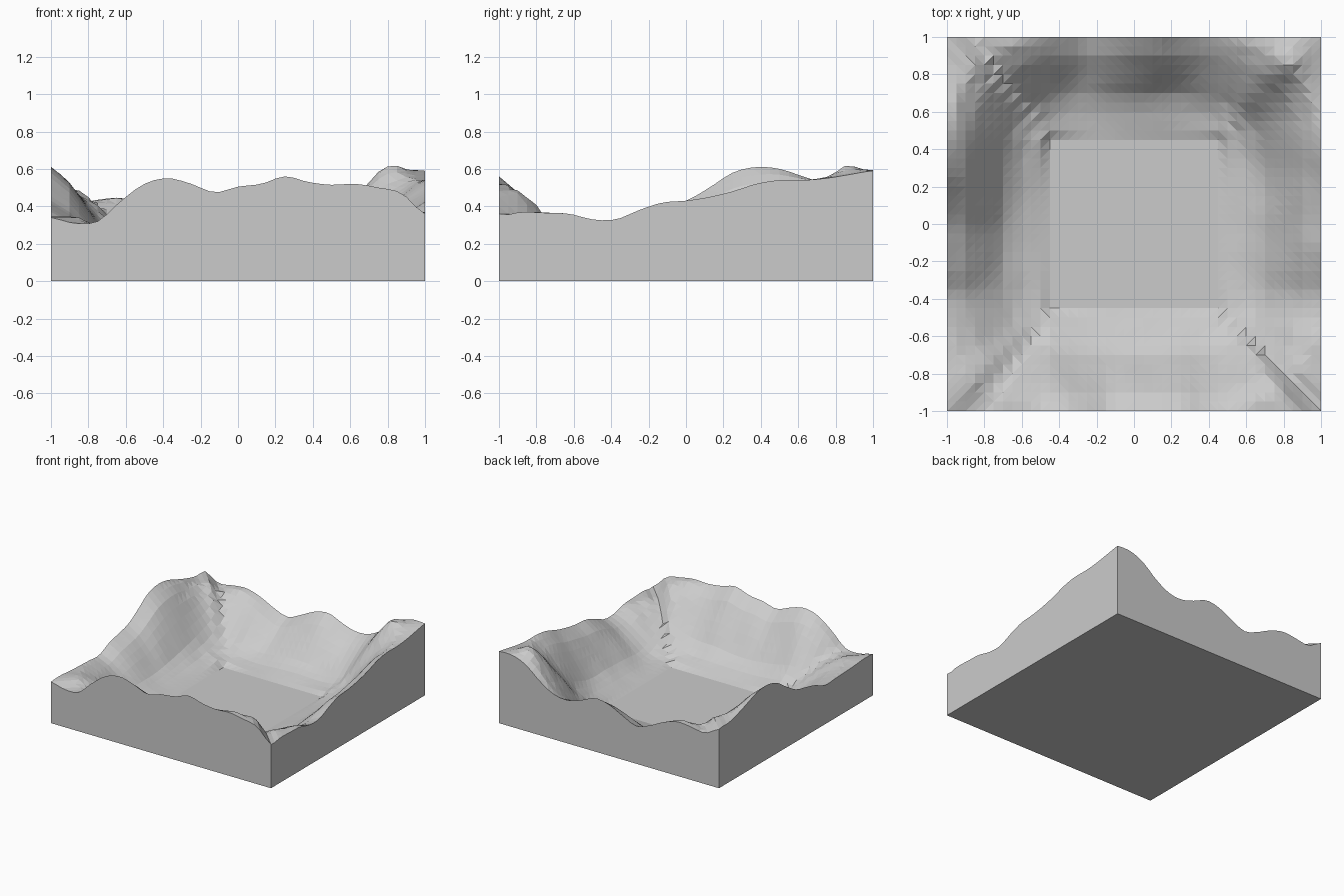
import bpy, bmesh, math
from mathutils import Vector, noise

if "Cube" in bpy.data.objects:
    bpy.data.objects.remove(bpy.data.objects["Cube"])

FLOOR = 0.05      # height of the flat basin floor
CORE = 0.45       # half width of the flat basin floor
CELLS = 40        # grid cells per side

# Rim heights in hundredths, evenly spaced anticlockwise from the front right-hand corner
FRONT = (34, 31, 32, 43, 52, 55, 52, 47.5, 50.5, 52, 56, 53, 51.5, 52, 50, 47)
RIGHT = (36, 37, 36.5, 36, 33, 33, 38, 42, 43, 45, 48, 52, 54, 54, 55, 57)
BACK = (59, 59, 54, 44, 37, 35.5, 39, 44, 42, 36, 31, 35, 41, 44.5, 43.5, 42)
LEFT = (48.5, 49, 52, 56, 60, 61, 58, 50, 43, 40, 37, 32, 32.5, 33, 33.5, 34.5)
RIM = [h / 100 for h in FRONT + RIGHT + BACK + LEFT]

# Wall profile: (distance in from the rim, share of rim height)
WALL = ((0, 1), (0.1, 0.83), (0.2, 0.55), (0.3, 0.26), (0.38, 0.13), (0.47, 0.06), (0.55, 0))


def rim_height(x, y):
    """Smoothly interpolated rim height at a point on the square outline."""
    if y <= -0.9999:
        s = x + 1
    elif x >= 0.9999:
        s = y + 3
    elif y >= 0.9999:
        s = 5 - x
    else:
        s = 7 - y
    i, t = divmod(s * 8, 1)
    a, b, c, d = (RIM[(int(i) + k) % len(RIM)] for k in (-1, 0, 1, 2))
    return b + t * (c - a + t * (2*a - 5*b + 4*c - d + t * (3*(b - c) + d - a))) / 2


def wall_share(d):
    if d <= 0:
        return 1.0
    for (d0, s0), (d1, s1) in zip(WALL, WALL[1:]):
        if d < d1:
            return s0 + (s1 - s0) * (d - d0) / (d1 - d0)
    return 0.0


def height(x, y):
    core = Vector((max(-CORE, min(CORE, x)), max(-CORE, min(CORE, y))))
    out = Vector((x, y)) - core
    if out.length < 1e-6:
        return FLOOR
    # follow the outward direction to the outline
    reach = min((1 - abs(c)) / abs(o) for c, o in zip(core, out) if abs(o) > 1e-6)
    edge = core + out * reach
    share = wall_share(1 - (x**4 + y**4) ** 0.25)
    rough = noise.noise(Vector((x * 5, y * 5, 2))) * 0.06 * share * (1 - share)
    crest = 0.03 * math.exp(-((x - 0.8)**2 + (y - 0.87)**2) / 0.01) * (1 - max(abs(x), abs(y))) * 8
    return FLOOR + (rim_height(*edge) - FLOOR) * share + rough + crest


# Terrain surface, then side walls and base
bm = bmesh.new()
bmesh.ops.create_grid(bm, x_segments=CELLS, y_segments=CELLS, size=1)
for v in bm.verts:
    v.co.z = height(v.co.x, v.co.y)
bmesh.ops.triangulate(bm, faces=bm.faces[:])
border = [e for e in bm.edges if e.is_boundary]
skirt = bmesh.ops.extrude_edge_only(bm, edges=border)["geom"]
for v in skirt:
    if isinstance(v, bmesh.types.BMVert):
        v.co.z = 0
bmesh.ops.contextual_create(bm, geom=[e for e in bm.edges if e.is_boundary])
bmesh.ops.recalc_face_normals(bm, faces=bm.faces[:])

mesh = bpy.data.meshes.new("terrain_basin")
bm.to_mesh(mesh)
bm.free()
basin = bpy.data.objects.new("terrain_basin", mesh)
bpy.context.collection.objects.link(basin)

# Single pale grey material
grey = bpy.data.materials.new("pale_grey")
grey.use_nodes = True
colour = (0.6, 0.6, 0.6, 1)
grey.diffuse_color = colour
grey.node_tree.nodes["Principled BSDF"].inputs["Base Color"].default_value = colour
mesh.materials.append(grey)
